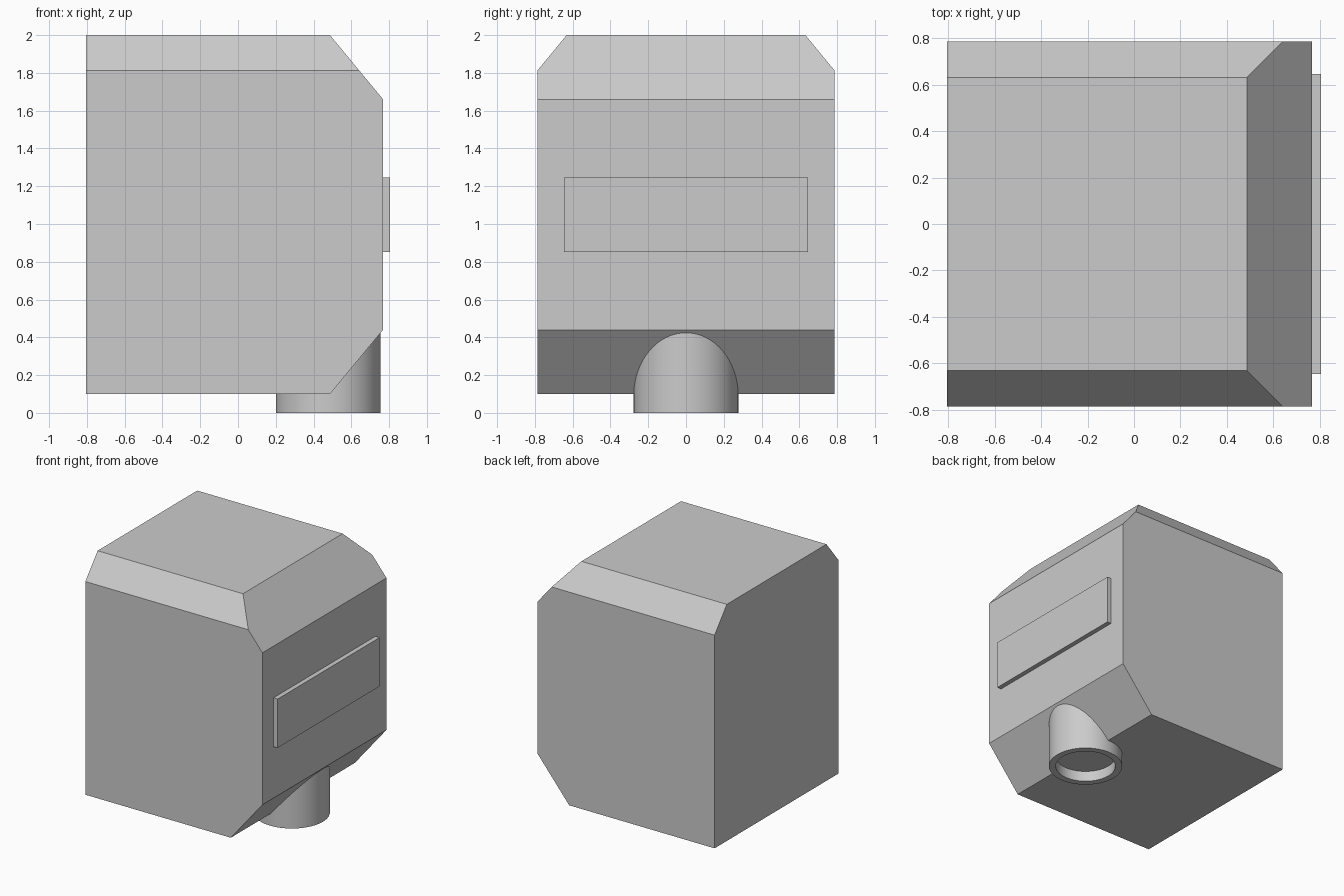
import bpy, bmesh, math
from mathutils import Vector

if "Cube" in bpy.data.objects:
    bpy.data.objects.remove(bpy.data.objects["Cube"])


def finish(bm, name):
    bmesh.ops.recalc_face_normals(bm, faces=bm.faces)
    mesh = bpy.data.meshes.new(name)
    bm.to_mesh(mesh)
    bm.free()
    obj = bpy.data.objects.new(name, mesh)
    bpy.context.collection.objects.link(obj)
    return obj


# Housing: side profile extruded across the width
W = 0.787
profile = [(-0.805, 0.1), (0.487, 0.1), (0.768, 0.44),
           (0.768, 1.66), (0.487, 2.0), (-0.805, 2.0)]
bm = bmesh.new()
face = bm.faces.new([bm.verts.new((x, -W, z)) for x, z in profile])
ext = bmesh.ops.extrude_face_region(bm, geom=[face])
bmesh.ops.translate(bm, vec=(0, 2 * W, 0),
                    verts=[v for v in ext["geom"] if isinstance(v, bmesh.types.BMVert)])
bmesh.ops.recalc_face_normals(bm, faces=bm.faces)

# Sloped cuts along both upper side edges
for side in (-1, 1):
    cut = bmesh.ops.bisect_plane(
        bm, geom=bm.verts[:] + bm.edges[:] + bm.faces[:],
        plane_co=(0, side * W, 1.812), plane_no=Vector((0, side * 0.188, 0.155)),
        clear_outer=True)
    edges = [e for e in cut["geom_cut"] if isinstance(e, bmesh.types.BMEdge)]
    bmesh.ops.contextual_create(bm, geom=edges)
finish(bm, "housing")

# Raised panel on the right face
bm = bmesh.new()
bmesh.ops.create_cube(bm, size=1)
bmesh.ops.scale(bm, vec=(0.057, 1.294, 0.392), verts=bm.verts)
bmesh.ops.translate(bm, vec=(0.7765, 0, 1.049), verts=bm.verts)
finish(bm, "raised_panel")

# Outlet pipe: rings joined down the outside, over the lip and up the recess
N = 64
bm = bmesh.new()
rings = []
for r, z in [(0.277, 0.44), (0.277, 0), (0.225, 0), (0.225, 0.085)]:
    rings.append([bm.verts.new((0.478 + r * math.cos(2 * math.pi * i / N),
                                r * math.sin(2 * math.pi * i / N), z)) for i in range(N)])
for a, b in zip(rings, rings[1:]):
    for i in range(N):
        j = (i + 1) % N
        bm.faces.new((a[i], a[j], b[j], b[i]))
bm.faces.new(rings[0])
bm.faces.new(rings[-1])
# Trim the hidden top to follow just inside the housing slope
bmesh.ops.bisect_plane(bm, geom=bm.verts[:] + bm.edges[:] + bm.faces[:],
                       plane_co=(0.487, 0, 0.11), plane_no=Vector((-0.34, 0, 0.281)),
                       clear_outer=False)
pipe = finish(bm, "outlet_pipe")
bpy.context.view_layer.objects.active = pipe
pipe.select_set(True)
bpy.ops.object.shade_smooth_by_angle(angle=math.radians(30))
